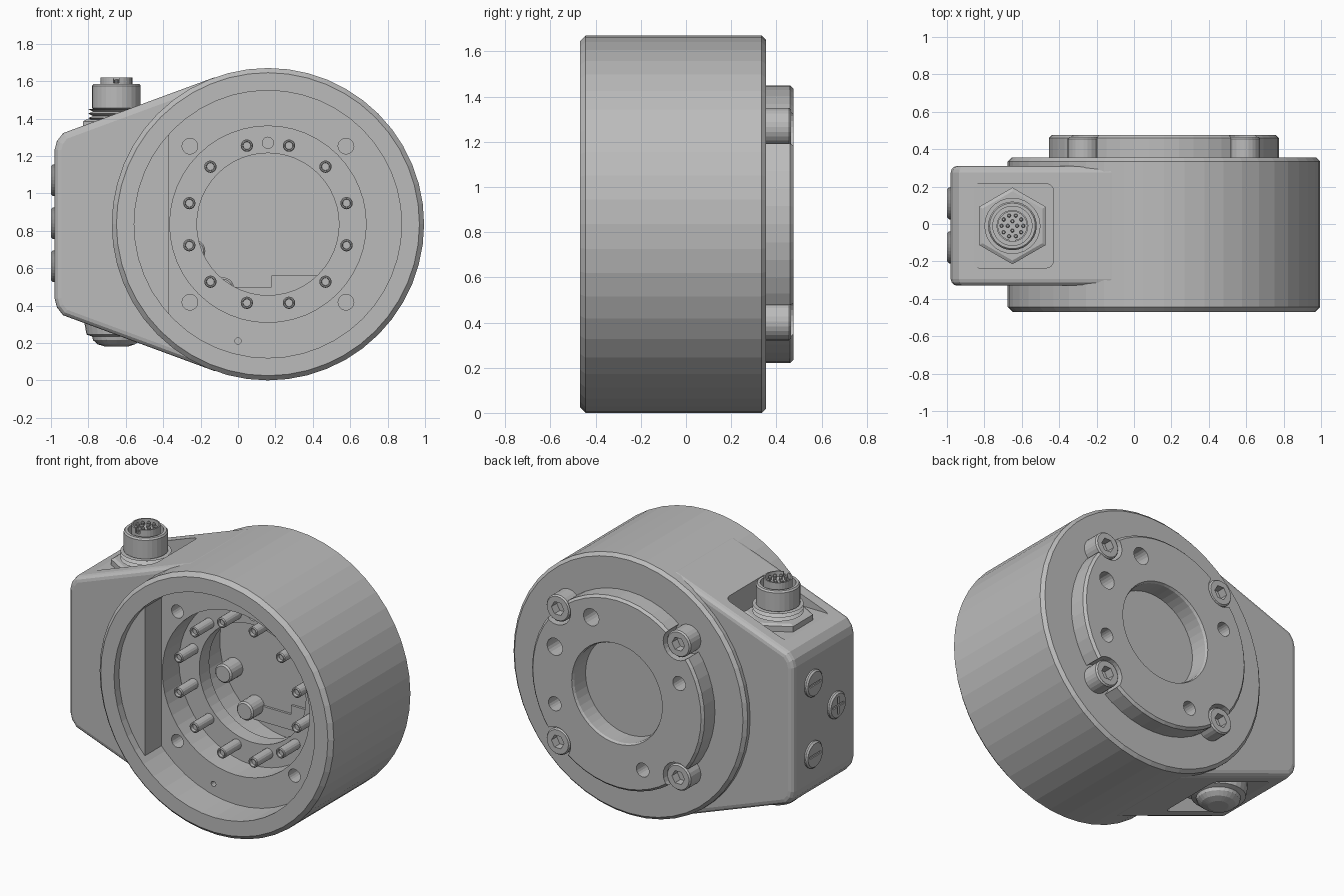
import bpy, bmesh
from math import cos, sin, pi, radians

if "Cube" in bpy.data.objects:
    bpy.data.objects.remove(bpy.data.objects["Cube"])

CX, CZ = 0.16, 0.835          # main axis
PORT_X, PORT_Y = -0.65, -0.01  # connector axis

grey = bpy.data.materials.new("machined_grey")
grey.use_nodes = True
grey.diffuse_color = (0.5, 0.5, 0.5, 1)
grey.node_tree.nodes["Principled BSDF"].inputs["Base Color"].default_value = (0.5, 0.5, 0.5, 1)


def finish(name, bm):
    bmesh.ops.recalc_face_normals(bm, faces=bm.faces)
    mesh = bpy.data.meshes.new(name)
    bm.to_mesh(mesh)
    bm.free()
    ob = bpy.data.objects.new(name, mesh)
    mesh.materials.append(grey)
    bpy.context.collection.objects.link(ob)
    return ob


def lathe(name, profile, loc=(CX, 0, CZ), axis="Y", n=48, turn=0):
    """Capped solid turned from (radius, height) points."""
    bm = bmesh.new()
    rings = []
    for r, h in profile:
        ring = []
        for i in range(n):
            a = 2 * pi * i / n + turn
            u, v = r * cos(a), r * sin(a)
            p = {"X": (h, u, v), "Y": (u, h, v), "Z": (u, v, h)}[axis]
            ring.append(bm.verts.new([p[k] + loc[k] for k in range(3)]))
        rings.append(ring)
    for a, b in zip(rings, rings[1:]):
        for i in range(n):
            j = (i + 1) % n
            bm.faces.new((a[i], a[j], b[j], b[i]))
    bm.faces.new(rings[0])
    bm.faces.new(rings[-1])
    return finish(name, bm)


def block(name, lo, hi, round_z=0):
    bm = bmesh.new()
    bmesh.ops.create_cube(bm, size=1)
    for v in bm.verts:
        v.co = [hi[k] if v.co[k] > 0 else lo[k] for k in range(3)]
    if round_z:
        edges = [e for e in bm.edges if abs(e.verts[0].co.z - e.verts[1].co.z) > 0.01]
        bmesh.ops.bevel(bm, geom=edges, offset=round_z, segments=4, profile=0.5, affect="EDGES")
    return finish(name, bm)


def boolean(target, other, op="DIFFERENCE"):
    mod = target.modifiers.new("cut", "BOOLEAN")
    mod.operation, mod.object, mod.solver = op, other, "EXACT"
    bpy.context.view_layer.objects.active = target
    bpy.ops.object.modifier_apply(modifier=mod.name)
    bpy.data.objects.remove(other)


def polar(r, deg, y=0):
    return (CX + r * cos(radians(deg)), y, CZ + r * sin(radians(deg)))


# Round housing with the rear mounting boss
housing = lathe("housing", [(0.81, -0.47), (0.835, -0.445), (0.835, 0.335), (0.815, 0.355),
                            (0.615, 0.355), (0.615, 0.46), (0.6, 0.475)])

# Tapered side box, tangent to the housing
half = [(-0.98, 0.40), (-0.968, 0.445), (-0.935, 0.487), (-0.126, 0.785), (CX, 0.77)]
outline = [(x, CZ + z) for x, z in half] + [(x, CZ - z) for x, z in reversed(half)]
bm = bmesh.new()
ends = [[bm.verts.new((x, y, z)) for x, z in outline] for y in (-0.33, 0.31)]
for i in range(len(outline)):
    j = (i + 1) % len(outline)
    bm.faces.new((ends[0][i], ends[0][j], ends[1][j], ends[1][i]))
caps = [bm.faces.new(e) for e in ends]
bmesh.ops.bevel(bm, geom=[e for f in caps for e in f.edges], offset=0.035, segments=3,
                profile=0.5, affect="EDGES")
boolean(housing, finish("side_box", bm), "UNION")

# Stepped front bore, inner chamber and rear bore
boolean(housing, lathe("bore", [(0.715, -0.6), (0.715, -0.25), (0.525, -0.25), (0.525, -0.08),
                                (0.38, -0.08), (0.38, 0.02), (0.5, 0.02), (0.5, 0.3)]))
boolean(housing, lathe("rear_bore", [(0.315, 0.345), (0.315, 0.46), (0.335, 0.5)]))

# Pockets above and below the box for the ports
for lo, hi in ((1.35, 1.75), (-0.1, 0.32)):
    boolean(housing, block("pocket", (-0.865, -0.235, lo), (-0.43, 0.215, hi), 0.04))

# Screw notches, rear holes and front holes
for deg in (45, 135, 225, 315):
    boolean(housing, lathe("notch", [(0.1, 0.355), (0.1, 0.6)], polar(0.608, deg), n=24))
    boolean(housing, lathe("hole", [(0.042, -0.4), (0.042, -0.12)], polar(0.59, deg), n=20))
for deg, r in ((67.5, 0.055), (22.5, 0.055), (-22.5, 0.045), (-112.5, 0.045), (157.5, 0.045)):
    boolean(housing, lathe("hole", [(r, 0.325), (r, 0.6)], polar(0.48, deg), n=20))
boolean(housing, lathe("hole", [(0.03, -0.2), (0.03, -0.02)], polar(0.435, 90), n=20))
boolean(housing, lathe("hole", [(0.017, -0.4), (0.017, -0.15)], (0, 0, 0.21), n=12))

# Shelf inside the bore on the box side
shelf = lathe("bore_shelf", [(0.72, -0.42), (0.72, -0.24)])
boolean(shelf, block("trim", (-0.37, -1, -1), (2, 1, 2)))

# Stepped plate and two standoffs in the inner chamber
block("chamber_plate", (-0.15, 0.285, 0.4), (0.18, 0.302, 0.5))
block("chamber_plate_step", (0.18, 0.285, 0.4), (0.46, 0.302, 0.56))
for deg in (200, 235):
    lathe("chamber_standoff", [(0.05, 0.18), (0.06, 0.19), (0.06, 0.302)], polar(0.42, deg), n=20)

# Ring of twelve studs with socketed tips
for k in range(12):
    lathe("stud", [(0.02, -0.22), (0.022, -0.24), (0.028, -0.24), (0.033, -0.235), (0.033, -0.07)],
          polar(0.435, 15 + 30 * k), n=16)

# Rear cap screws with hex sockets
for deg in (45, 135, 225, 315):
    screw = lathe("cap_screw", [(0.085, 0.345), (0.085, 0.455), (0.077, 0.465)],
                  polar(0.608, deg), n=24)
    boolean(screw, lathe("socket", [(0.045, 0.41), (0.045, 0.6)], polar(0.608, deg), n=6))

# Slotted plugs on the box end
for y, z in ((0.11, 1.07), (-0.125, 0.84), (0.11, 0.61)):
    plug = lathe("end_plug", [(0.085, -0.97), (0.085, -0.99), (0.075, -1.0)], (0, y, z), "X", 28)
    boolean(plug, block("slot", (-1.1, y - 0.055, z - 0.008), (-0.992, y + 0.055, z + 0.008)))
    if y < 0:
        boolean(plug, block("slot", (-1.1, y - 0.008, z - 0.055), (-0.992, y + 0.008, z + 0.055)))

# Top connector: hex nut, threaded neck, knurled shell and pin insert
port = (PORT_X, PORT_Y, 0)
lathe("connector_nut", [(0.205, 1.34), (0.205, 1.385), (0.185, 1.395)], port, "Z", 6, pi / 6)
thread = [(0.15 if k % 2 else 0.125, 1.39 + 0.012 * k) for k in range(6)]
lathe("connector_neck", thread, port, "Z", 28)
lathe("connector_shell", [(0.11, 1.445), (0.13, 1.455), (0.13, 1.575), (0.122, 1.585),
                          (0.105, 1.585), (0.105, 1.53)], port, "Z", 28)
insert = lathe("connector_insert", [(0.085, 1.5), (0.085, 1.62), (0.077, 1.62), (0.077, 1.585)],
               port, "Z", 28)
boolean(insert, block("key", (PORT_X - 0.015, PORT_Y - 0.2, 1.59), (PORT_X + 0.015, PORT_Y - 0.05, 1.7)))
for count, r in ((4, 0.025), (10, 0.058)):
    for k in range(count):
        a = 2 * pi * k / count
        lathe("connector_pin", [(0.01, 1.58), (0.01, 1.605), (0.006, 1.61)],
              (PORT_X + r * cos(a), PORT_Y + r * sin(a), 0), "Z", 10)

# Domed blanking plug underneath
lathe("bottom_plug", [(0.17, 0.33), (0.17, 0.3), (0.16, 0.245), (0.13, 0.235), (0.125, 0.215),
                      (0.1, 0.193), (0.06, 0.18)], port, "Z", 28)
